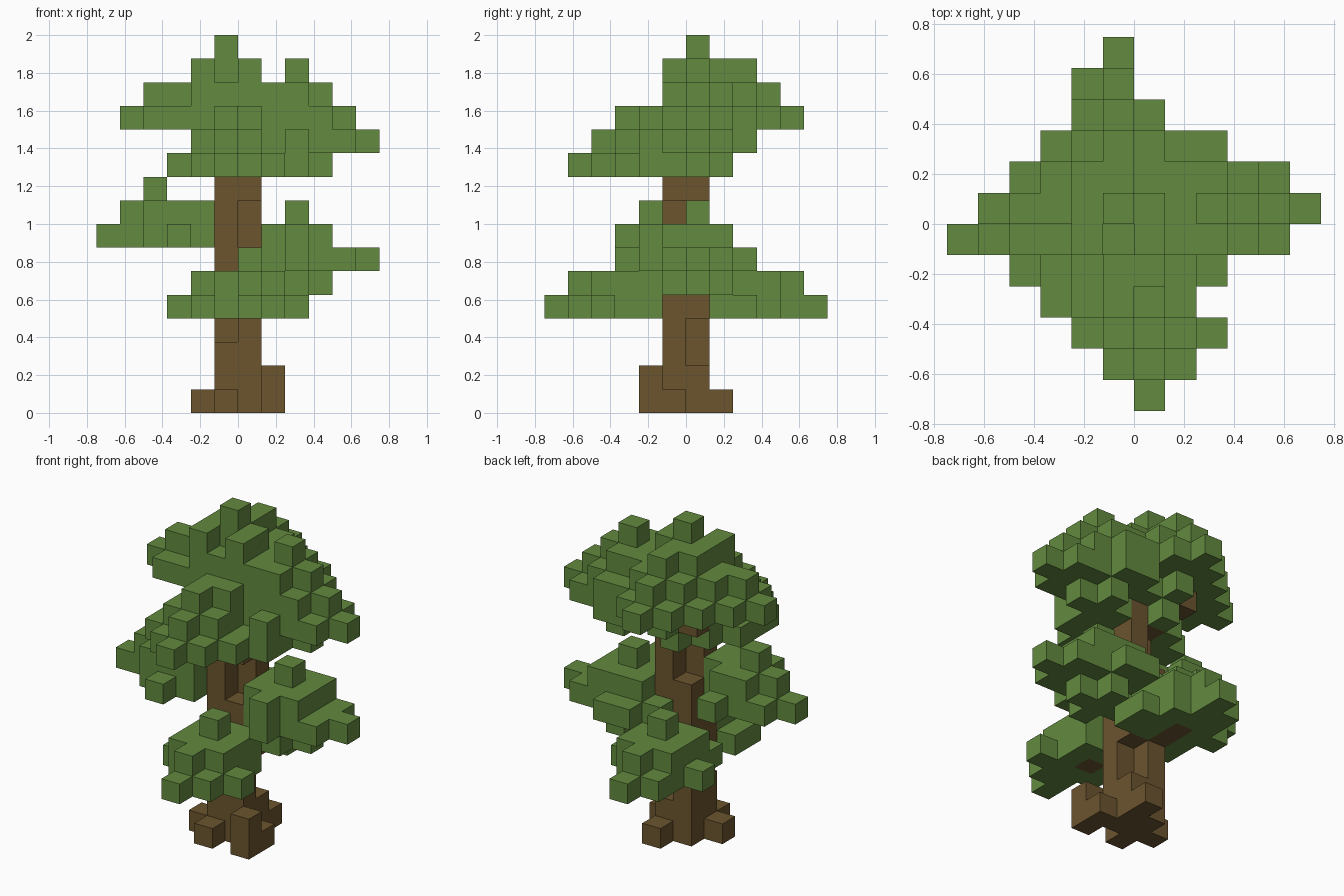
import bpy, bmesh
from mathutils import Vector

cube = bpy.data.objects.get("Cube")
if cube:
    bpy.data.objects.remove(cube)

S = 0.125  # edge of one block


def material(name, rgb):
    m = bpy.data.materials.new(name)
    m.use_nodes = True
    m.diffuse_color = (*rgb, 1)
    m.node_tree.nodes["Principled BSDF"].inputs["Base Color"].default_value = (*rgb, 1)
    return m


bark = material("bark brown", (0.150, 0.089, 0.028))
leaf = material("leaf green", (0.123, 0.255, 0.050))


def mound(cx, cy, base, radii, keep):
    """Stack of diamond-shaped layers of blocks, shrinking by the given radii."""
    cells = set()
    for n, r in enumerate(radii):
        for x in range(cx - r, cx + r + 1):
            w = r - abs(x - cx)
            for y in range(cy - w, cy + w + 1):
                if keep(x, y, base + n):
                    cells.add((x, y, base + n))
    return cells


# Trunk with notches, flared roots and branch stubs
notches = {(0, -1, 7), (0, -1, 8), (-1, 0, 8), (-1, 0, 9)}
trunk = {(x, y, k) for x in (-1, 0) for y in (-1, 0) for k in range(12)}
trunk -= notches | {(0, 0, 2), (0, 0, 3), (-1, -1, 3)}
roots = {(-1, -2, 0), (1, -2, 0), (1, -2, 1), (1, -1, 0), (-2, -1, 0), (0, 1, 0)}
branches = {(0, -3, 4), (-1, 1, 4), (-1, 2, 4), (-2, 1, 11)}

# Foliage: each mound is a stepped diamond with a few blocks missing
foliage = {
    "front_low_foliage": mound(
        0, -3, 4, (3, 2, 0),
        lambda x, y, k: x > -3 and not (x > 1 and y > -4)
        and (x, y) not in {(1, -1), (-2, -4), (-1, -5)} and (x, y, k) != (-2, -3, 5)),
    "back_low_foliage": mound(
        -1, 2, 4, (3, 2, 0),
        lambda x, y, k: -4 < x < 2 and not (k == 5 and (x < -2 or x > 0))
        and (x, y) not in {(0, 4), (-3, 3), (1, 3), (-3, 1)}),
    "left_mid_foliage": mound(
        2, 0, 5, (1, 3, 2, 0),
        lambda x, y, k: abs(y) < 3 and not (x == 3 and abs(y) == 2)
        and (x, y) != (1, -2) and not (k == 7 and (x > 3 or y > 1))),
    "right_mid_foliage": mound(
        -3, -1, 7, (3, 2),
        lambda x, y, k: x < -1 and -4 < y < 2 and not (k == 8 and y in (-3, 1))
        and (x, y) not in {(-5, -2), (-4, -3), (-2, -3), (-4, 1), (-2, 1), (-2, 0)}
    ) | {(-4, -1, 9)},
    "front_top_foliage": mound(
        -1, -2, 10, (3, 2, 1),
        lambda x, y, k: x > -4 and not (k == 11 and x < -2)
        and (x, y, k) not in {(1, -2, 11), (-2, -2, 12)}),
    "left_top_foliage": mound(
        2, 0, 10, (1, 3, 2, 1, 0),
        lambda x, y, k: abs(y) < 3 and not (x == 3 and abs(y) == 2)
        and (x, y, k) not in {(1, -2, 11), (2, -2, 12)}),
    "crown_foliage": mound(
        -1, 0, 11, (2, 4, 3, 2, 0),
        lambda x, y, k: not (k == 11 and x < -2) and not (k > 11 and y < -1)
        and (x, y, k) != (-3, -1, 13)
        and not (k == 14 and (abs(x + 1) > 1 or (x, y) in {(-1, -1), (0, 1)}))),
}

# Give every block to just one part
parts = [("trunk", trunk, bark), ("roots", roots, bark), ("branches", branches, bark)]
used = trunk | roots | branches | notches
for name, cells in foliage.items():
    parts.append((name, cells - used, leaf))
    used |= cells
filled = set().union(*(cells for _, cells, _ in parts))


def build(name, cells, mat):
    """Outer skin of a set of blocks, with flush faces merged."""
    bm = bmesh.new()
    for c in sorted(cells):
        for axis in range(3):
            for side in (0, 1):
                near = list(c)
                near[axis] += 2 * side - 1
                if tuple(near) in filled:
                    continue
                u, v = (axis + 1) % 3, (axis + 2) % 3
                ring = []
                for du, dv in ((0, 0), (1, 0), (1, 1), (0, 1)):
                    p = Vector(c)
                    p[axis] += side
                    p[u] += du
                    p[v] += dv
                    ring.append(bm.verts.new(p * S))
                bm.faces.new(ring if side else ring[::-1])
    bmesh.ops.remove_doubles(bm, verts=bm.verts, dist=S / 100)
    bmesh.ops.dissolve_limit(bm, angle_limit=0.01, verts=bm.verts, edges=bm.edges)
    mesh = bpy.data.meshes.new(name)
    bm.to_mesh(mesh)
    bm.free()
    mesh.materials.append(mat)
    bpy.context.collection.objects.link(bpy.data.objects.new(name, mesh))


for part in parts:
    build(*part)
